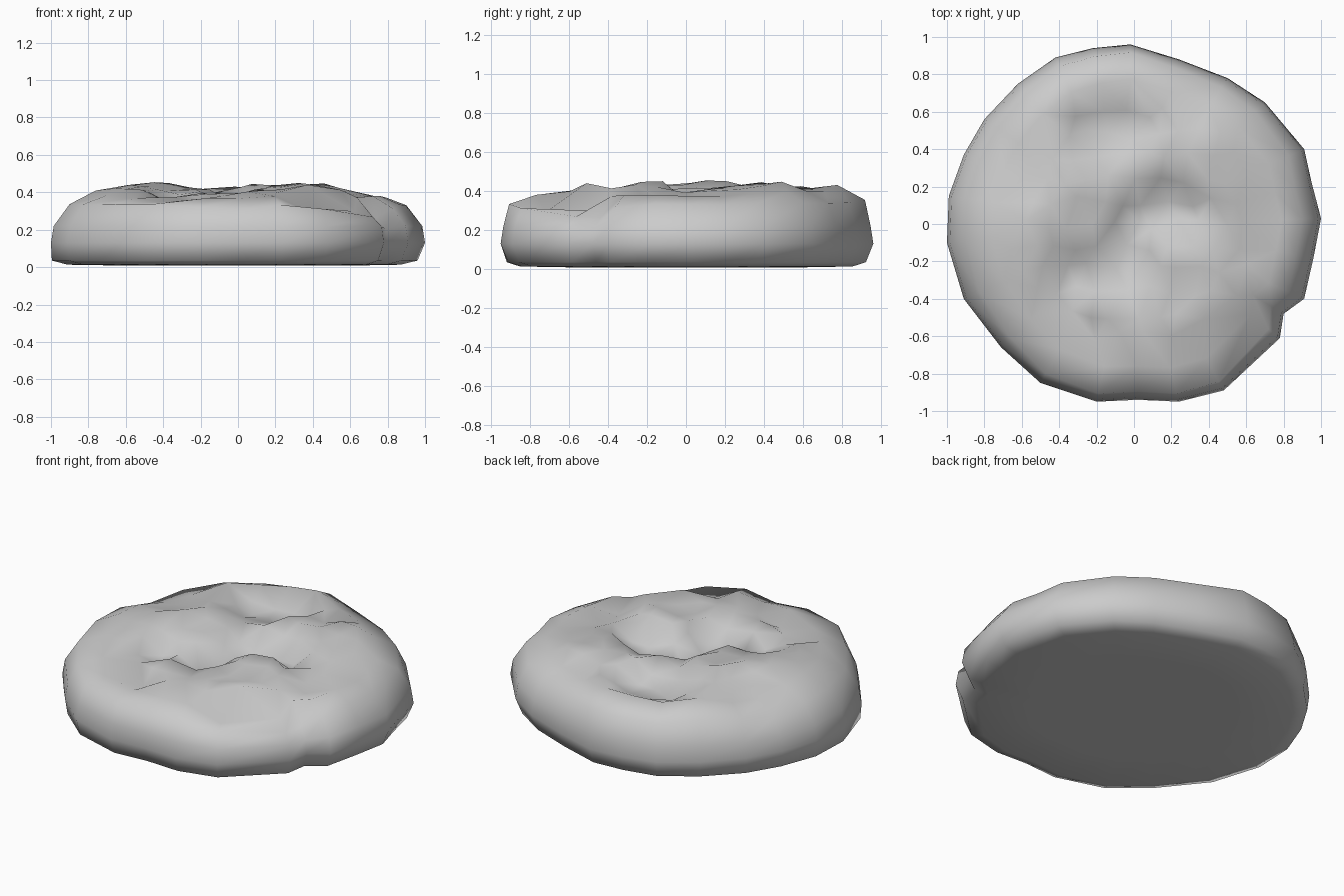
import bpy, bmesh, math, random
from mathutils import Vector
from mathutils.geometry import delaunay_2d_cdt

if "Cube" in bpy.data.objects:
    bpy.data.objects.remove(bpy.data.objects["Cube"])

random.seed(4)

# Plan outline of the lumpy round loaf, walked anticlockwise
outline = [(1, .03), (.95, .22), (.91, .4), (.7, .65), (.5, .78), (.24, .88), (-.02, .96),
           (-.22, .94), (-.42, .89), (-.62, .75), (-.8, .56), (-.91, .37), (-.99, .15),
           (-1, -.1), (-.91, -.4), (-.71, -.66), (-.5, -.85), (-.2, -.95), (.02, -.94),
           (.24, -.95), (.48, -.89), (.78, -.61), (.8, -.48), (.91, -.4), (.96, -.18)]
n = len(outline)

# Side profile: scale, extra scale toward front/back, extra toward left, height
profile = [(.6, 0, 0, .008), (.87, .02, .04, .013), (.96, .0, .035, .035),
           (1, 0, 0, .13), (.985, 0, 0, .22), (.9, .06, 0, .335), (.79, .02, -.03, .385)]

# Raised humps in the top crust: x, y, height, radius
humps = [(-.64, -.02, .06, .14), (-.37, .12, .04, .18), (.1, .3, .05, .14),
         (.4, .4, .04, .2), (-.05, .74, .05, .2), (.35, -.15, .04, .2),
         (-.1, -.47, .03, .15), (-.5, .6, .04, .2), (.35, -.5, .05, .1),
         (.6, -.75, -.05, .22), (-.05, -.88, -.04, .15), (.68, .1, -.02, .2)]

# Narrow creases in the crust: start, end, depth
creases = [((.35, -.68), (.78, -.46), .1), ((-.05, -.25), (.02, .05), .12),
           ((.12, .18), (.3, .05), .12), ((-.3, .52), (0, .58), .1),
           ((-.12, .38), (.03, .6), .1), ((-.45, -.58), (-.15, -.6), .1),
           ((-.35, -.28), (-.05, -.25), .1), ((-.78, .36), (-.62, .36), .05),
           ((.5, -.1), (.6, -.2), .06)]


def crease_depth(x, y, a, b, depth):
    a, b, p = Vector(a), Vector(b), Vector((x, y))
    t = max(0, min(1, (p - a).dot(b - a) / (b - a).length_squared))
    return depth * math.exp(-((p - a - t * (b - a)).length / .09) ** 2)


def crust(x, y, z):
    w = max(0, min(1, (z - .2) / .16))
    up = sum(h * math.exp(-((x - a) ** 2 + (y - b) ** 2) / (r * r)) for a, b, h, r in humps)
    return z + w * (up - max(crease_depth(x, y, *c) for c in creases))


def ring_vert(x, y, s, fb, left, z):
    s += fb * y * y + left * max(0, -x)
    return bm.verts.new((x * s, y * s, crust(x * s, y * s, z)))


# Rounded wall as rings
bm = bmesh.new()
rings = [[ring_vert(x, y, *row) for x, y in outline] for row in profile]
for lo, hi in zip(rings, rings[1:]):
    for i in range(n):
        j = (i + 1) % n
        bm.faces.new((lo[i], lo[j], hi[j], hi[i]))

# Flat underside
bm.faces.new(list(reversed(rings[0])))

# Irregular triangulated top crust
points = [v.co.xy.copy() for v in rings[-1]]
step = .12
for i in range(-6, 7):
    for k in range(-6, 7):
        x = (i + .5 * (k % 2)) * step + random.uniform(-.03, .03)
        y = k * step + random.uniform(-.03, .03)
        if math.hypot(x, y) < .68:
            points.append(Vector((x, y)))
co, _, faces, orig, _, _ = delaunay_2d_cdt(points, [], [list(range(n))], 1, 1e-5)
verts = []
for p, src in zip(co, orig):
    if src and src[0] < n:
        verts.append(rings[-1][src[0]])
    else:
        z = crust(p.x, p.y, .4) + random.uniform(-.018, .018)
        verts.append(bm.verts.new((p.x, p.y, z)))
for f in faces:
    bm.faces.new([verts[i] for i in f])

bmesh.ops.recalc_face_normals(bm, faces=bm.faces)
for f in bm.faces:
    f.smooth = True
mesh = bpy.data.meshes.new("round_loaf")
bm.to_mesh(mesh)
bm.free()
loaf = bpy.data.objects.new("round_loaf", mesh)
bpy.context.collection.objects.link(loaf)
